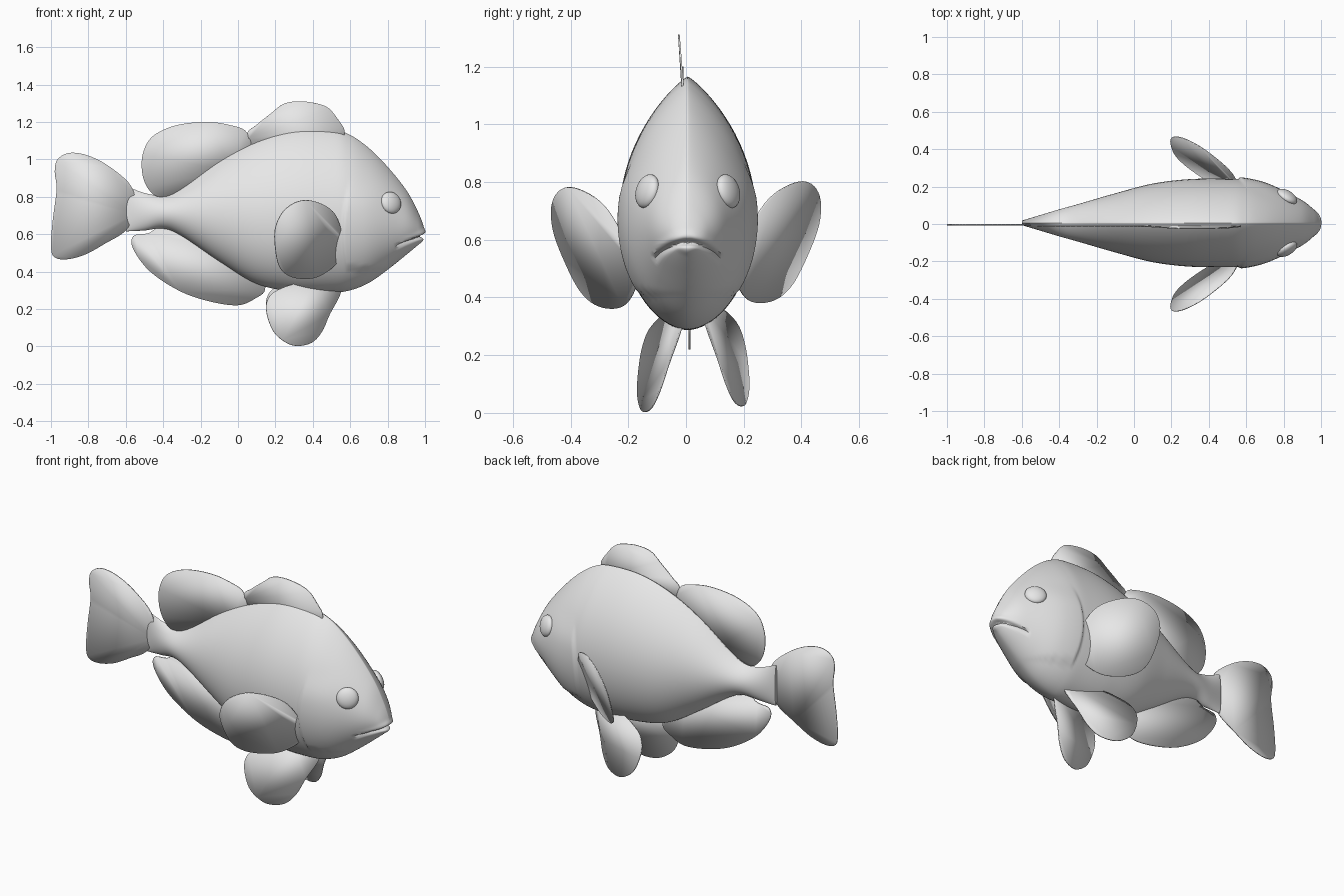
import bpy
import bmesh
import math
from mathutils import Vector

cube = bpy.data.objects.get("Cube")
if cube:
    bpy.data.objects.remove(cube, do_unlink=True)

# One plain colour for the whole animal
grey = bpy.data.materials.new("light_grey")
grey.use_nodes = True
colour = (0.8, 0.8, 0.8, 1)
grey.diffuse_color = colour
grey.node_tree.nodes["Principled BSDF"].inputs["Base Color"].default_value = colour


def add_object(name, bm, smooth_angle):
    """Turn a bmesh into a named, shaded object."""
    bmesh.ops.recalc_face_normals(bm, faces=bm.faces)
    mesh = bpy.data.meshes.new(name)
    bm.to_mesh(mesh)
    bm.free()
    mesh.materials.append(grey)
    obj = bpy.data.objects.new(name, mesh)
    bpy.context.collection.objects.link(obj)
    bpy.ops.object.select_all(action='DESELECT')
    obj.select_set(True)
    bpy.context.view_layer.objects.active = obj
    bpy.ops.object.shade_smooth_by_angle(angle=math.radians(smooth_angle))
    return obj


def spline(points, steps, closed=False):
    """Sample a smooth curve running through all the points."""
    points = [Vector(p) for p in points]
    count = len(points)

    def pick(i):
        return points[i % count] if closed else points[max(0, min(i, count - 1))]

    result = []
    for i in range(count if closed else count - 1):
        a, b, c, d = (pick(i + k) for k in (-1, 0, 1, 2))
        for s in range(steps):
            t = s / steps
            result.append(b + (c - a) * (t / 2)
                          + (a * 2 - b * 5 + c * 4 - d) * (t * t / 2)
                          + (b * 3 - a - c * 3 + d) * (t ** 3 / 2))
    if not closed:
        result.append(points[-1])
    return result


def step(value, width):
    """Smooth ramp from 0 to 1 around zero."""
    t = max(0, min(1, value / width + 0.5))
    return t * t * (3 - 2 * t)


def sculpt(p):
    """Raise the gill cover and press in the mouth."""
    side = math.copysign(1, p.y) if abs(p.y) > 0.001 else 0
    gill = step(p.x - 0.56 - 0.6 * (p.z - 0.6) ** 2, 0.015)
    gill *= step(p.z - 0.415, 0.015) * step(0.82 - p.z, 0.15) * step(0.77 - p.x, 0.2)
    p.y += side * 0.01 * gill
    if p.x > 0.85:
        line = p.z - (0.59 - 4 * p.y ** 2)
        mask = step(0.115 - abs(p.y), 0.03)
        groove = math.exp(-(line / 0.01) ** 2)
        lip = math.exp(-((line - 0.025) / 0.015) ** 2)
        p.x += mask * (0.006 * lip - 0.025 * groove)
    return p


# Body: egg-shaped sections given as (x, top, bottom, half width)
stations = [
    (-0.6, 0.86, 0.615, 0.012), (-0.5, 0.82, 0.62, 0.042), (-0.4, 0.81, 0.63, 0.072),
    (-0.3, 0.855, 0.59, 0.1), (-0.1, 1, 0.455, 0.158), (0.1, 1.105, 0.335, 0.21),
    (0.3, 1.16, 0.293, 0.234), (0.5, 1.16, 0.288, 0.236), (0.6, 1.13, 0.3, 0.23),
    (0.7, 1.06, 0.34, 0.207), (0.8, 0.96, 0.41, 0.17), (0.9, 0.835, 0.49, 0.12),
    (0.96, 0.725, 0.54, 0.072), (0.99, 0.65, 0.567, 0.033), (0.997, 0.605, 0.605, 0)]
SIDES = 80
bm = bmesh.new()
rings = []
for x, top, bottom, width in spline(stations, 10):
    middle = bottom + 0.45 * (top - bottom)
    ring = []
    for k in range(SIDES):
        angle = math.tau * k / SIDES
        c, s = math.cos(angle), math.sin(angle)
        reach, power = (top - middle, 1.7) if s > 0 else (middle - bottom, 1.1)
        y = math.copysign(abs(c) ** power, c) * width
        ring.append(bm.verts.new(sculpt(Vector((x, y, middle + s * reach)))))
    rings.append(ring)
for a, b in zip(rings, rings[1:]):
    for k in range(SIDES):
        n = (k + 1) % SIDES
        bm.faces.new((a[k], a[n], b[n], b[k]))
bm.faces.new(rings[0])
bmesh.ops.remove_doubles(bm, verts=bm.verts, dist=0.00005)
bmesh.ops.translate(bm, verts=bm.verts, vec=(0, 0.006, 0))
add_object("body", bm, 50)


def fin(name, outline, depth, lift=0):
    """Thin sheet with an (x, z) outline; depth gives y at each point."""
    bm = bmesh.new()
    bm.faces.new([bm.verts.new((x, depth(x, z), z + lift))
                  for x, z in spline(outline, 5, closed=True)])
    obj = add_object(name, bm, 30)
    solid = obj.modifiers.new("thickness", 'SOLIDIFY')
    solid.thickness = 0.006
    solid.offset = 0


# Fins on the centre line
def centre(x, z):
    return -0.012


fin("tail_fin", [
    (-0.57, 0.855), (-0.685, 0.96), (-0.8, 1.02), (-0.9, 1.035), (-0.965, 1), (-0.98, 0.935),
    (-0.97, 0.84), (-0.99, 0.68), (-1, 0.545), (-0.985, 0.48), (-0.92, 0.465),
    (-0.82, 0.49), (-0.71, 0.55), (-0.6, 0.62), (-0.55, 0.73)], lambda x, z: -0.004)
fin("rear_dorsal_fin", [
    (-0.47, 0.83), (-0.51, 0.915), (-0.51, 1.025), (-0.46, 1.12), (-0.34, 1.18),
    (-0.18, 1.2), (-0.05, 1.185), (0.05, 1.14), (0.05, 1), (-0.2, 0.85), (-0.4, 0.8)], centre)
fin("front_dorsal_fin", [
    (0.05, 1.13), (0.1, 1.185), (0.175, 1.245), (0.24, 1.295), (0.31, 1.31), (0.39, 1.305),
    (0.475, 1.28), (0.53, 1.22), (0.57, 1.14), (0.5, 1.05), (0.15, 1.03)],
    lambda x, z: -0.012 - 0.08 * max(0, z - 1.15))
fin("anal_fin", [
    (-0.56, 0.59), (-0.56, 0.52), (-0.47, 0.4), (-0.31, 0.295), (-0.15, 0.24), (0, 0.22),
    (0.09, 0.255), (0.145, 0.305), (0.1, 0.4), (-0.2, 0.6), (-0.4, 0.64), (-0.48, 0.605)],
    lambda x, z: 0.012)

# Paired fins, each a tilted sheet swept out and back
pectoral = [
    (0.57, 0.57), (0.52, 0.705), (0.44, 0.765), (0.34, 0.78), (0.25, 0.73), (0.2, 0.635),
    (0.2, 0.52), (0.225, 0.42), (0.29, 0.37), (0.4, 0.365), (0.49, 0.41), (0.56, 0.48),
    (0.61, 0.53)]
pelvic = [
    (0.2, 0.295), (0.155, 0.24), (0.155, 0.17), (0.19, 0.08), (0.25, 0.025), (0.315, 0.003),
    (0.395, 0.02), (0.45, 0.08), (0.49, 0.17), (0.55, 0.29), (0.52, 0.35), (0.33, 0.34)]
for label, side, out, lift in (("right", -1, 0, 0), ("left", 1, 0.05, 0.02)):
    fin(label + "_pectoral_fin", pectoral,
        lambda x, z: side * (0.345 + 0.66 * (0.34 - x) + 0.37 * (z - 0.575)), lift)
    fin(label + "_pelvic_fin", pelvic,
        lambda x, z: side * (out + 0.07 + 0.3 * (0.375 - x) + 0.2 * (0.29 - z)), lift)

    # Eyes: flattened balls facing outwards
    bm = bmesh.new()
    bmesh.ops.create_uvsphere(bm, u_segments=32, v_segments=16, radius=0.06)
    eye = add_object(label + "_eye", bm, 60)
    eye.scale.z = 0.5
    eye.location = (0.818, side * 0.14 + 0.006, 0.768)
    eye.rotation_euler = Vector((0.5, side * 0.82, 0.25)).to_track_quat('Z', 'Y').to_euler()
